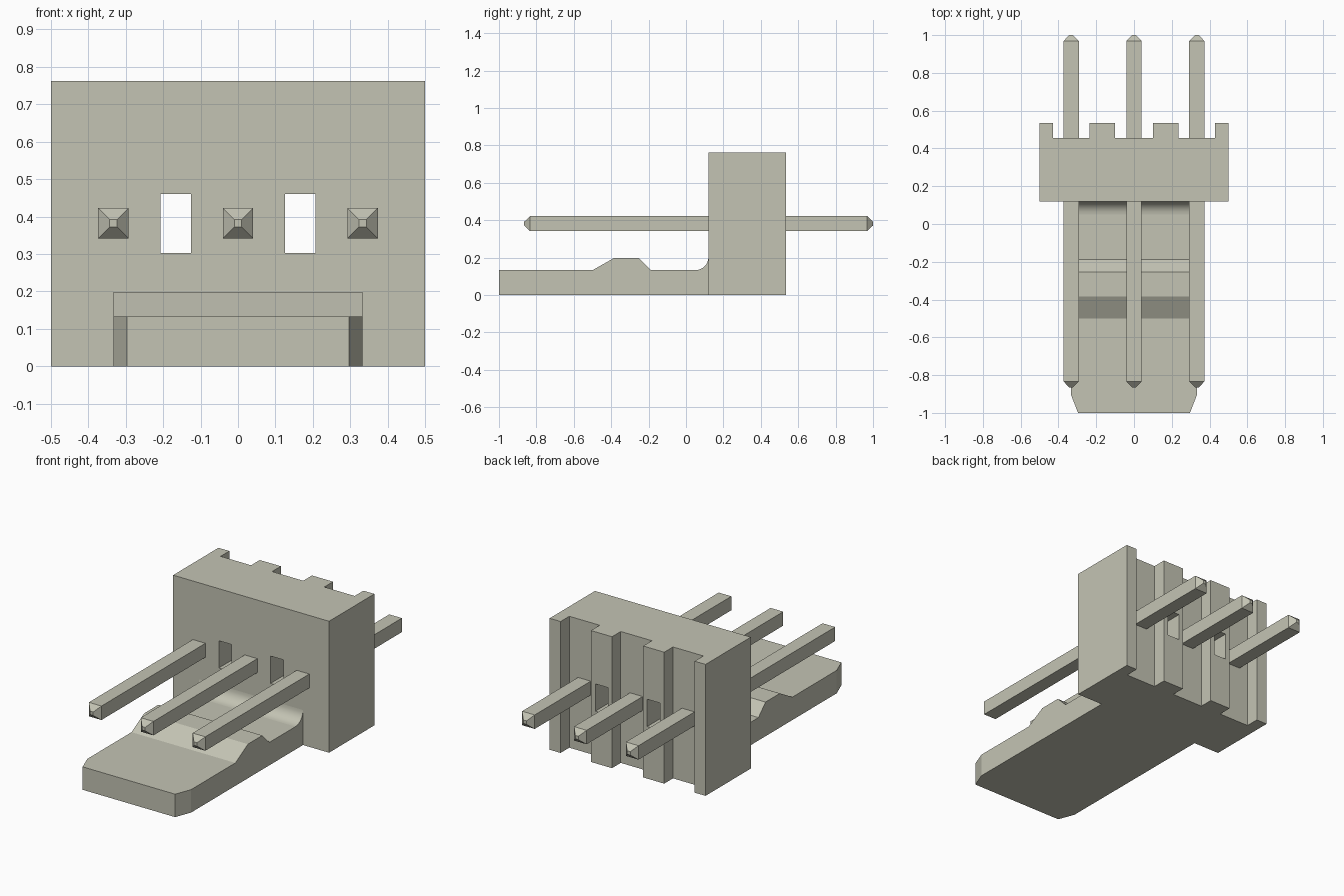
import bpy, bmesh, math

if "Cube" in bpy.data.objects:
    bpy.data.objects.remove(bpy.data.objects["Cube"])

mat = bpy.data.materials.new("pale_grey_beige")
mat.diffuse_color = (0.55, 0.55, 0.455, 1)
mat.use_nodes = True
mat.node_tree.nodes["Principled BSDF"].inputs["Base Color"].default_value = mat.diffuse_color


def finish(name, bm):
    bmesh.ops.recalc_face_normals(bm, faces=bm.faces)
    me = bpy.data.meshes.new(name)
    bm.to_mesh(me)
    bm.free()
    me.materials.append(mat)
    ob = bpy.data.objects.new(name, me)
    bpy.context.collection.objects.link(ob)
    return ob


def prism(name, points, offset):
    """Extrude a closed outline of 3D points along offset."""
    bm = bmesh.new()
    face = bm.faces.new([bm.verts.new(p) for p in points])
    geo = bmesh.ops.extrude_face_region(bm, geom=[face])["geom"]
    bmesh.ops.translate(bm, vec=offset, verts=[v for v in geo if isinstance(v, bmesh.types.BMVert)])
    return finish(name, bm)


def cut(target, cutter):
    mod = target.modifiers.new("cut", 'BOOLEAN')
    mod.operation = 'DIFFERENCE'
    mod.solver = 'EXACT'
    mod.object = cutter
    cutter.hide_render = True
    cutter.hide_viewport = True


# Housing: mirrored plan outline with vertical grooves in the back
half = [(0.5, 0.12), (0.5, 0.535), (0.43, 0.535), (0.43, 0.455), (0.235, 0.455),
        (0.235, 0.535), (0.1, 0.535), (0.1, 0.455)]
plan = half + [(-x, y) for x, y in reversed(half)]
housing = prism("housing", [(x, y, 0) for x, y in plan], (0, 0, 0.762))

# Through windows between the pins
for s in (-1, 1):
    a, b = s * 0.126, s * 0.207
    window = prism("window_cutter", [(a, 0, 0.302), (b, 0, 0.302), (b, 0, 0.46), (a, 0, 0.46)], (0, 0.7, 0))
    cut(housing, window)

# Locking tongue: side profile with ramped ridge and fillet at the housing
W = 0.333
side = [(-1, 0), (-1, 0.133), (-0.5, 0.133), (-0.385, 0.198), (-0.253, 0.198),
        (-0.188, 0.133), (0.05, 0.133)]
for i in range(1, 9):
    t = math.radians(90 * i / 8)
    side.append((0.05 + 0.07 * math.sin(t), 0.203 - 0.07 * math.cos(t)))
side.append((0.12, 0))
tongue = prism("locking_tongue", [(-W, y, z) for y, z in side], (2 * W, 0, 0))

# Clipped front corners of the tongue
for s in (-1, 1):
    tri = [(s * 0.2925, -1.01, -0.1), (s * 0.337, -0.895, -0.1), (s * 0.5, -0.895, -0.1), (s * 0.5, -1.01, -0.1)]
    cut(tongue, prism("corner_cutter", tri, (0, 0, 0.5)))

# Fillet is smooth, everything else sharp
for ob in (tongue,):
    for p in ob.data.polygons:
        n = p.normal
        p.use_smooth = p.center.y > 0.05 and n.y < -0.05 and n.z > 0.05

# Square pins with blunt pyramid tips
for label, x in (("left", -0.333), ("middle", 0), ("right", 0.333)):
    bm = bmesh.new()
    rings = []
    for y, r in ((-0.865, 0.01), (-0.833, 0.0405), (0.968, 0.0405), (1.0, 0.01)):
        rings.append([bm.verts.new((x + r * i, y, 0.382 + r * k))
                      for i, k in ((-1, -1), (1, -1), (1, 1), (-1, 1))])
    for lo, hi in zip(rings, rings[1:]):
        for i in range(4):
            j = (i + 1) % 4
            bm.faces.new((lo[i], lo[j], hi[j], hi[i]))
    bm.faces.new(rings[0])
    bm.faces.new(rings[-1])
    finish(label + "_pin", bm)
